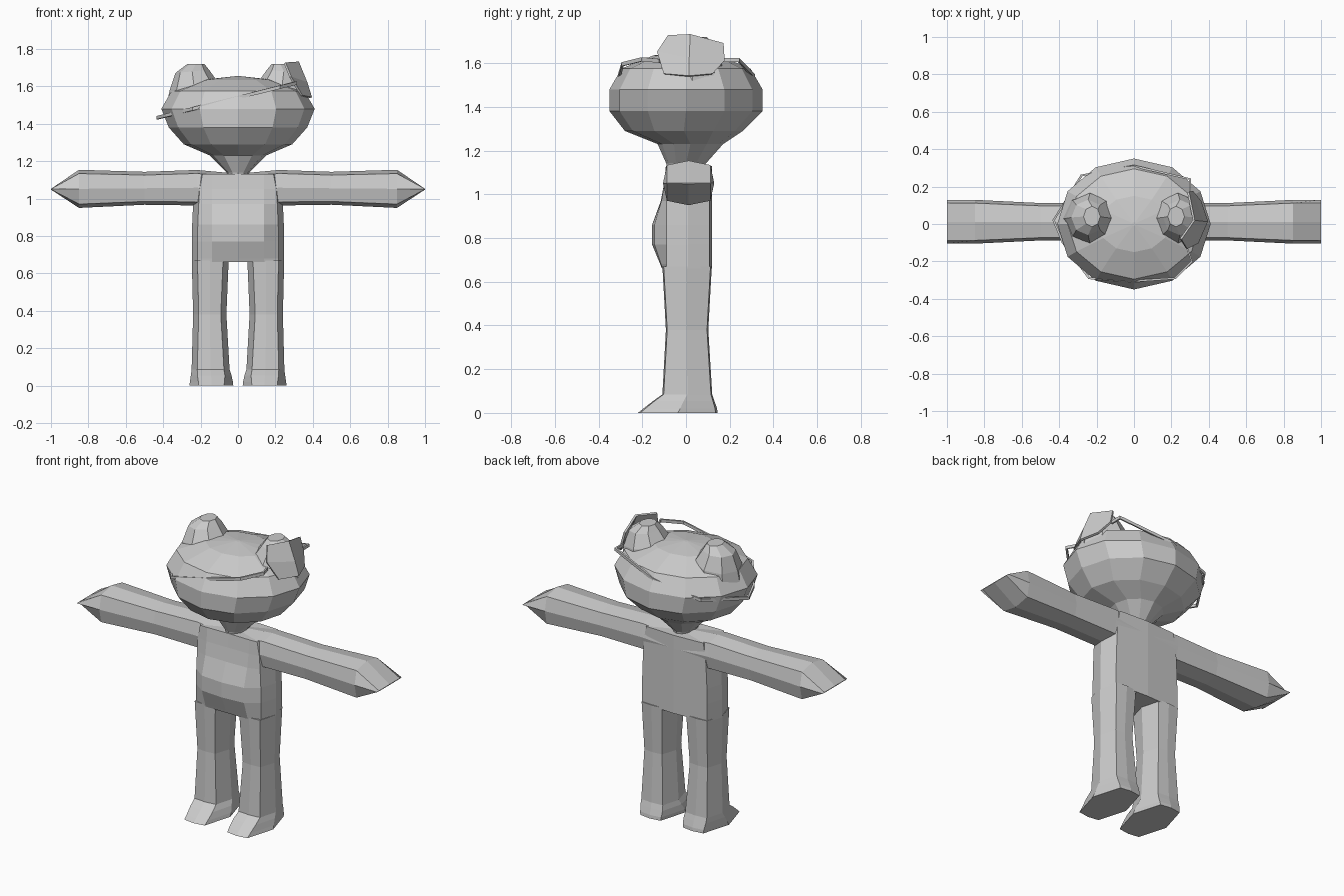
import bpy, bmesh, math
from mathutils import Vector

if "Cube" in bpy.data.objects:
    bpy.data.objects.remove(bpy.data.objects["Cube"])

grey = bpy.data.materials.new("light grey")
grey.diffuse_color = (0.6, 0.6, 0.6, 1)
grey.use_nodes = True
grey.node_tree.nodes["Principled BSDF"].inputs["Base Color"].default_value = grey.diffuse_color


def loft(name, rings):
    """Skin a list of equal-length rings with flat quads and close both ends."""
    bm = bmesh.new()
    loops = [[bm.verts.new(p) for p in ring] for ring in rings]
    n = len(loops[0])
    for a, b in zip(loops, loops[1:]):
        for i in range(n):
            j = (i + 1) % n
            bm.faces.new((a[i], a[j], b[j], b[i]))
    bm.faces.new(loops[0])
    bm.faces.new(loops[-1])
    bmesh.ops.remove_doubles(bm, verts=bm.verts, dist=0.0005)
    bmesh.ops.recalc_face_normals(bm, faces=bm.faces)
    return finish(name, bm)


def finish(name, bm):
    me = bpy.data.meshes.new(name)
    bm.to_mesh(me)
    bm.free()
    me.materials.append(grey)
    ob = bpy.data.objects.new(name, me)
    bpy.context.collection.objects.link(ob)
    return ob


def ellipse(cx, cy, z, rx, ry, n, tilt=0.0):
    return [(cx + rx * math.sin(t), cy + ry * math.cos(t), z + tilt * rx * math.sin(t))
            for t in (2 * math.pi * i / n for i in range(n))]


def chamfered(x0, x1, y0, y1, z, c):
    """Eight-sided outline: bevelled long sides with a mid point on each flank."""
    ym, xm = (y0 + y1) / 2, (x0 + x1) / 2
    return [(x0, ym, z), (x0 + c, y0 + c * 0.2, z), (xm, y0, z), (x1 - c, y0 + c * 0.2, z),
            (x1, ym, z), (x1 - c, y1 - c * 0.2, z), (xm, y1, z), (x0 + c, y1 - c * 0.2, z)]


# Head with tapering neck, twelve sides
head = [(1.11, 0.05, 0.085, 0.0), (1.14, 0.06, 0.09, 0.0), (1.23, 0.15, 0.15, 0.02),
        (1.29, 0.29, 0.27, -0.01), (1.38, 0.37, 0.35, 0.0), (1.48, 0.41, 0.35, 0.0),
        (1.575, 0.355, 0.295, 0.0), (1.635, 0.19, 0.15, 0.0), (1.655, 0.01, 0.01, 0.0)]
loft("head", [ellipse(0, cy, z, rx, ry, 12) for z, rx, ry, cy in head])

# Eye bumps on top of the head
for s, side in ((-1, "left"), (1, "right")):
    loft(side + "_eye_bump", [
        ellipse(s * 0.235, 0.03, 1.51, 0.145, 0.14, 8),
        ellipse(s * 0.235, 0.03, 1.60, 0.13, 0.135, 8, -s * 0.15),
        ellipse(s * 0.245, 0.035, 1.68, 0.09, 0.095, 8, -s * 0.1),
        ellipse(s * 0.225, 0.04, 1.72, 0.045, 0.055, 8)])

# Arms: one beam running through the shoulders, wedge tips
ARM = [(-1, 0), (-0.85, 0.8), (0, 1), (0.85, 0.8), (1, 0), (0.85, -0.8), (0, -1), (-0.85, -0.8)]


def arm_ring(x, zc, hz, hy):
    return [(x, 0.012 + hy * a, zc + hz * b) for a, b in ARM]


half = [(0.22, 1.058, 0.095, 0.1), (0.5, 1.055, 0.088, 0.1),
        (0.85, 1.052, 0.102, 0.117), (1.0, 1.05, 0.002, 0.117)]
loft("arms", [arm_ring(-x, *r) for x, *r in reversed(half)]
     + [arm_ring(0, 1.05, 0.083, 0.105)] + [arm_ring(x, *r) for x, *r in half])


# Torso with belly bulge: z, flank half width, bulge of the middle of the front
def torso_ring(z, w, bulge):
    f, b = -0.1, 0.118
    return [(-w, 0.01, z), (-w + 0.03, f + 0.01, z), (-0.14, f - bulge * 0.8, z), (0, f - bulge, z),
            (0.14, f - bulge * 0.8, z), (w - 0.03, f + 0.01, z), (w, 0.01, z),
            (w - 0.03, b - 0.01, z), (0, b, z), (-w + 0.03, b - 0.01, z)]


loft("torso", [torso_ring(*r) for r in (
    (0.66, 0.247, 0.01), (0.68, 0.247, 0.018), (0.77, 0.247, 0.055), (0.86, 0.245, 0.055),
    (0.97, 0.24, 0.015), (1.05, 0.235, 0.0), (1.13, 0.22, -0.01))])

# Legs and feet
LEG = [(0.0, 0.025, 0.26, -0.22, 0.145, 0.05), (0.02, 0.027, 0.257, -0.195, 0.142, 0.045),
       (0.055, 0.035, 0.252, -0.15, 0.13, 0.035), (0.085, 0.045, 0.248, -0.108, 0.12, 0.03),
       (0.38, 0.062, 0.24, -0.092, 0.102, 0.03), (0.67, 0.05, 0.247, -0.108, 0.118, 0.03)]
for s, side in ((-1, "left"), (1, "right")):
    loft(side + "_leg", [[(s * x, y, z) for x, y, z in chamfered(x0, x1, y0, y1, z, c)]
                         for z, x0, x1, y0, y1, c in LEG])

# Eye patch: a thin folded shell over the outside of the right eye bump
rows = [[(0.25, -0.08, 1.725), (0.32, 0.02, 1.73), (0.29, 0.17, 1.69)],
        [(0.28, -0.13, 1.65), (0.365, 0.015, 1.62), (0.31, 0.175, 1.61)],
        [(0.34, -0.10, 1.55), (0.39, 0.015, 1.54), (0.355, 0.12, 1.55)]]
bm = bmesh.new()
grid = [[bm.verts.new(p) for p in row] for row in rows]
for i in range(2):
    for j in range(2):
        bm.faces.new((grid[i][j], grid[i + 1][j], grid[i + 1][j + 1], grid[i][j + 1]))
bmesh.ops.recalc_face_normals(bm, faces=bm.faces)
patch = finish("eye_patch", bm)
solid = patch.modifiers.new("thickness", 'SOLIDIFY')
solid.thickness = 0.012
solid.offset = 0

# Patch strap: a thin tilted band round the head
path = [(0.28, -0.12), (0.31, -0.2), (0.22, -0.29), (0.0, -0.305), (-0.24, -0.29), (-0.38, -0.1),
        (-0.43, 0.02), (-0.28, 0.26), (0.0, 0.31), (0.3, 0.24), (0.3, 0.17)]
rings = []
for i, (x, y) in enumerate(path):
    z = 1.43 + (x + 0.44) * 0.25
    out = Vector((x, y, 0)).normalized() * 0.006
    c = Vector((x, y, z))
    up = Vector((0, 0, 0.009))
    rings.append([c + out + up, c + out - up, c - out - up, c - out + up])
loft("patch_strap", rings)
